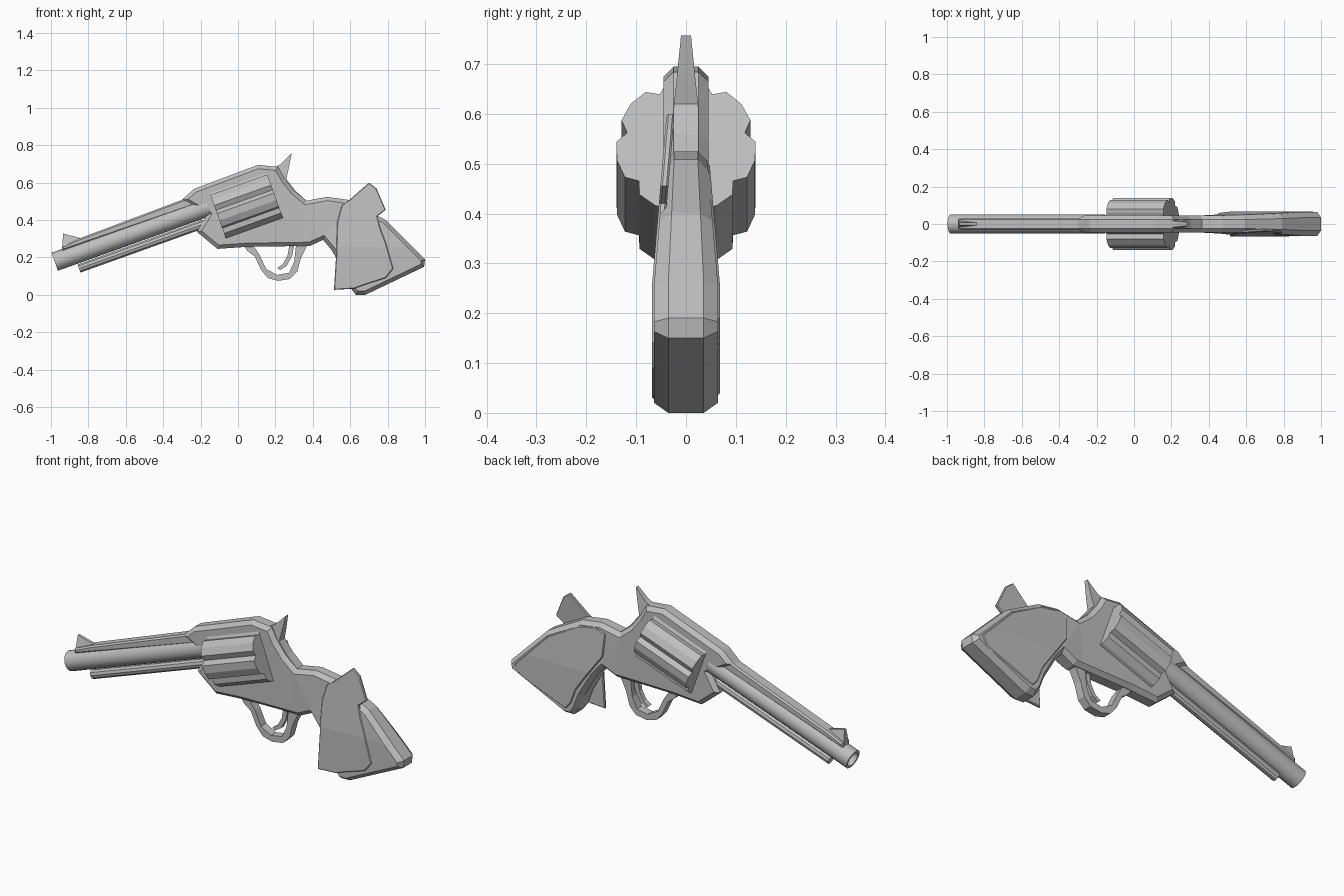
import bpy, bmesh, math
from mathutils import Matrix, Vector

cube = bpy.data.objects.get("Cube")
if cube:
    bpy.data.objects.remove(cube, do_unlink=True)

steel = bpy.data.materials.new("grey_steel")
steel.use_nodes = True
GREY = (0.52, 0.52, 0.52, 1)
steel.diffuse_color = GREY
steel.node_tree.nodes["Principled BSDF"].inputs["Base Color"].default_value = GREY

TILT = math.radians(19.7)      # upward slope of the barrel line
MUZZLE = Vector((-0.98, 0, 0.177))


def finish(name, bm, matrix=None, smooth=False):
    bmesh.ops.recalc_face_normals(bm, faces=bm.faces)
    mesh = bpy.data.meshes.new(name)
    bm.to_mesh(mesh)
    bm.free()
    mesh.materials.append(steel)
    obj = bpy.data.objects.new(name, mesh)
    bpy.context.collection.objects.link(obj)
    if matrix:
        obj.matrix_world = matrix
    if smooth:
        bpy.ops.object.select_all(action='DESELECT')
        obj.select_set(True)
        bpy.context.view_layer.objects.active = obj
        bpy.ops.object.shade_smooth_by_angle(angle=math.radians(35))
    return obj


def plate(name, outline, half, chamfer=0, cuts=(), shape=None):
    """Side outline (x, z) extruded to y = +-half, with chamfered rims."""
    bm = bmesh.new()
    face = bm.faces.new([bm.verts.new((x, -half, z)) for x, z in outline])
    extruded = bmesh.ops.extrude_face_region(bm, geom=[face], use_keep_orig=True)
    moved = [v for v in extruded["geom"] if isinstance(v, bmesh.types.BMVert)]
    bmesh.ops.translate(bm, verts=moved, vec=(0, 2 * half, 0))
    bmesh.ops.recalc_face_normals(bm, faces=bm.faces)
    if chamfer:
        rims = [e for e in bm.edges if abs(e.verts[0].co.y - e.verts[1].co.y) < 1e-6]
        bmesh.ops.bevel(bm, geom=rims, offset=chamfer, segments=1,
                        affect='EDGES', profile=0.5, clamp_overlap=True)
    for point, normal in cuts:
        geom = bm.verts[:] + bm.edges[:] + bm.faces[:]
        bmesh.ops.bisect_plane(bm, geom=geom, plane_co=point, plane_no=normal)
    bmesh.ops.triangulate(bm, faces=[f for f in bm.faces if len(f.verts) > 4])
    if shape:
        for v in bm.verts:
            v.co.y = shape(v.co)
    return finish(name, bm)


def along_barrel(a, u):
    return Matrix.Translation(MUZZLE) @ Matrix.Rotation(-TILT, 4, 'Y') @ Matrix.Translation((a, 0, u))


def loft(name, rings, matrix, smooth=False, closed=False):
    """Skin a row of equal rings of points."""
    bm = bmesh.new()
    rows = [[bm.verts.new(p) for p in ring] for ring in rings]
    n = len(rows[0])
    pairs = list(zip(rows, rows[1:])) + ([(rows[-1], rows[0])] if closed else [])
    for r, s in pairs:
        for i in range(n):
            bm.faces.new((r[i], r[(i + 1) % n], s[(i + 1) % n], s[i]))
    if not closed:
        bm.faces.new(rows[0])
        bm.faces.new(rows[-1])
    return finish(name, bm, matrix, smooth)


def circle(a, r, n=20):
    return [(a, r * math.cos(math.tau * i / n), r * math.sin(math.tau * i / n)) for i in range(n)]


def grip_width(z):
    return min(0.064, 0.035 + (0.6 - z) * 0.085)


def frame_shape(co):
    t = max(0, min(1, (co.x - 0.35) / 0.25))
    return co.y / 0.045 * (0.045 + t * (grip_width(co.z) - 0.045))


# Frame and grip core in one chamfered body
frame = [(-0.30, 0.508), (-0.235, 0.567), (0.107, 0.695), (0.214, 0.684), (0.25, 0.62),
         (0.30, 0.556), (0.364, 0.503), (0.476, 0.524), (0.59, 0.508), (0.79, 0.40),
         (1.0, 0.19), (0.995, 0.15), (0.68, 0), (0.63, 0), (0.60, 0.04), (0.57, 0.12),
         (0.50, 0.24), (0.455, 0.294), (0.385, 0.262), (0.05, 0.257), (-0.11, 0.246),
         (-0.22, 0.337), (-0.165, 0.43)]
plate("frame", frame, 0.045, 0.02,
      [((0.35, 0, 0), (1, 0, 0)), ((0.6, 0, 0), (1, 0, 0)), ((0, 0, 0.26), (0, 0, 1))], frame_shape)


# Grip panels: the front one flares beyond the core, the back one sits inside it
def panel_shape(side):
    return lambda co: side * (grip_width(co.z) - 0.004) + co.y


front_panel = [(0.555, 0.48), (0.60, 0.512), (0.70, 0.60), (0.74, 0.57), (0.79, 0.455),
               (0.745, 0.42), (0.76, 0.36), (0.79, 0.28), (0.83, 0.14), (0.79, 0.09),
               (0.68, 0.055), (0.62, 0.033), (0.513, 0.027), (0.525, 0.22), (0.53, 0.39)]
back_panel = [(0.44, 0.48), (0.50, 0.50), (0.60, 0.48), (0.77, 0.385), (0.96, 0.19),
              (0.93, 0.14), (0.66, 0.035), (0.63, 0.07), (0.60, 0.15), (0.53, 0.25),
              (0.45, 0.36)]
for name, outline, side in (("front_grip_panel", front_panel, -1), ("back_grip_panel", back_panel, 1)):
    plate(name, outline, 0.008, 0.004, [((0, 0, 0.26), (0, 0, 1))], panel_shape(side))

# Hammer, thinning towards the spur
hammer = [(0.19, 0.68), (0.23, 0.70), (0.287, 0.757), (0.272, 0.68), (0.258, 0.62), (0.304, 0.56),
          (0.364, 0.505), (0.30, 0.45), (0.15, 0.55)]
plate("hammer", hammer, 0.025, 0, [((0, 0, 0.61), (0, 0, 1))],
      lambda co: co.y * (1 - 0.6 * max(0, (co.z - 0.61) / 0.147)))

# Trigger guard and trigger
guard = [(0.035, 0.26), (0.05, 0.235), (0.09, 0.205), (0.123, 0.134), (0.16, 0.09), (0.214, 0.075),
         (0.278, 0.085), (0.316, 0.123), (0.337, 0.198), (0.37, 0.265), (0.31, 0.265),
         (0.30, 0.176), (0.273, 0.118), (0.209, 0.107), (0.15, 0.139), (0.115, 0.215), (0.08, 0.265)]
plate("trigger_guard", guard, 0.022)
trigger = [(0.275, 0.27), (0.265, 0.21), (0.24, 0.165), (0.21, 0.145), (0.225, 0.133),
           (0.26, 0.155), (0.29, 0.21), (0.30, 0.27)]
plate("trigger", trigger, 0.012)

# Hollow barrel
loft("barrel", [circle(0, 0.051), circle(0.872, 0.051), circle(0.872, 0.038), circle(0, 0.038)],
     along_barrel(0, 0), True, True)
loft("barrel_plug", [circle(0.3, 0.04), circle(0.32, 0.04)], along_barrel(0, 0))

# Top rib and front sight
rib = [(-0.94, 0.235), (-0.94, 0.262), (-0.845, 0.303), (-0.30, 0.508), (-0.22, 0.53), (-0.20, 0.49)]
plate("top_rib", rib, 0.032, 0.008)
sight = [(-0.94, 0.255), (-0.935, 0.328), (-0.84, 0.303), (-0.84, 0.285)]
plate("front_sight", sight, 0.02, 0, (), lambda co: co.y * (0.35 if co.z > 0.29 else 1))

# Ejector rod under the barrel
loft("ejector_rod", [circle(0.11, 0.024, 10), circle(0.82, 0.024, 10)], along_barrel(0, -0.078), True)

# Fluted drum with seven lobes
LOBES = 7
section = []
for k in range(LOBES):
    middle = math.pi / 2 + math.tau * k / LOBES
    for offset, radius in ((-25.7, 0.121), (-16, 0.14), (0, 0.142), (16, 0.14)):
        angle = middle + math.radians(offset)
        section.append((radius * math.cos(angle), radius * math.sin(angle)))
drum_centre = Matrix.Translation((0.043, 0, 0.482)) @ Matrix.Rotation(-TILT, 4, 'Y')
loft("drum", [[(a, y, u) for y, u in section] for a in (-0.162, 0.162)], drum_centre)
